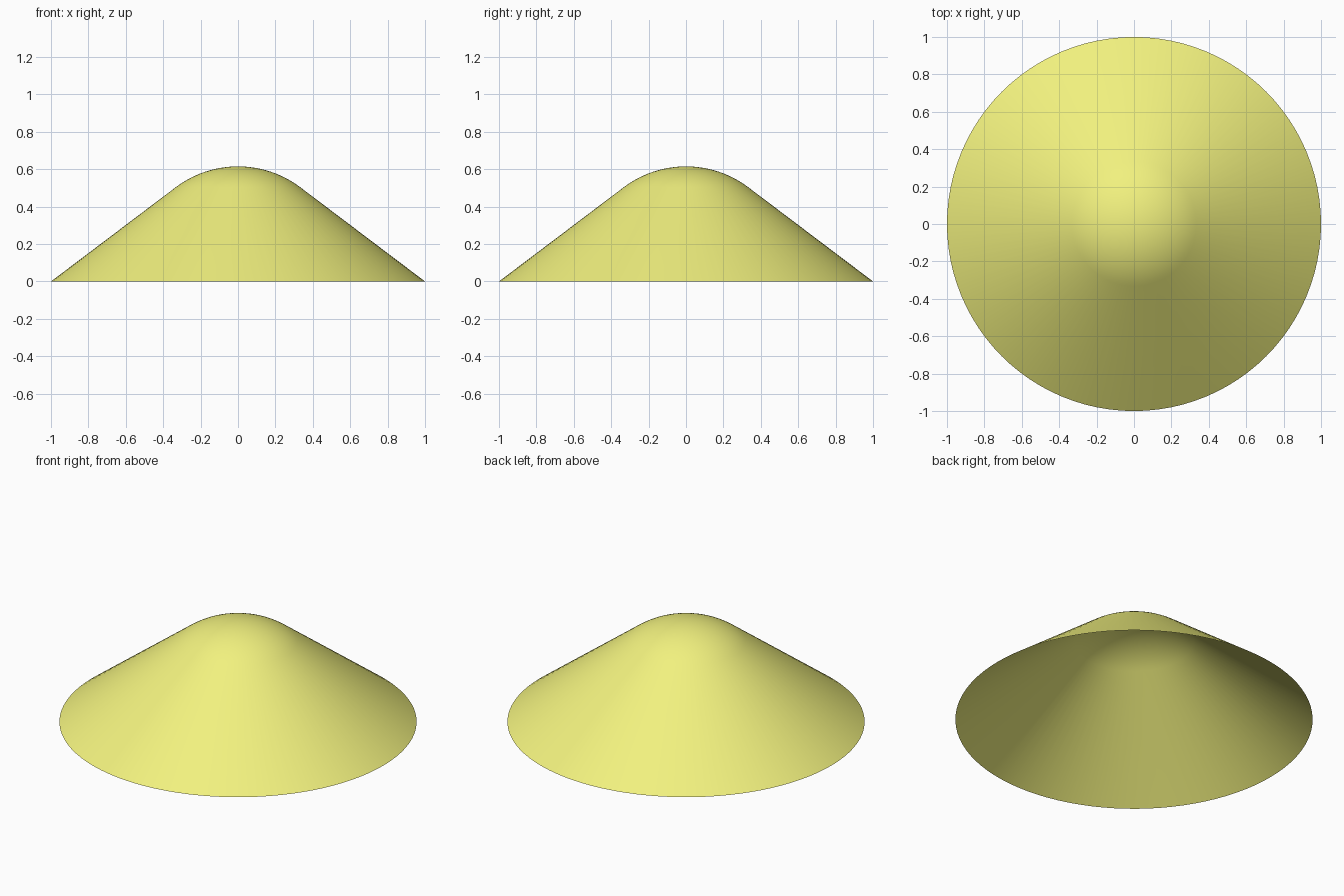
import bpy, bmesh, math

if "Cube" in bpy.data.objects:
    bpy.data.objects.remove(bpy.data.objects["Cube"])

SEGMENTS = 96
CAP_STEPS = 14
RIM, CAP_RADIUS, HEIGHT, SLOPE = 1.0, 0.333, 0.615, 0.755

# Profile: straight cone side running tangentially into a spherical cap
angle = math.atan(SLOPE)
sphere = CAP_RADIUS / math.sin(angle)
profile = [(RIM, 0.0)]
for i in range(CAP_STEPS):
    a = angle * (1 - i / CAP_STEPS)
    profile.append((sphere * math.sin(a), HEIGHT - sphere * (1 - math.cos(a))))

# Revolve the profile into an open shell
bm = bmesh.new()
rings = []
for r, z in profile:
    rings.append([bm.verts.new((r * math.cos(2 * math.pi * k / SEGMENTS),
                                r * math.sin(2 * math.pi * k / SEGMENTS), z))
                  for k in range(SEGMENTS)])
tip = bm.verts.new((0, 0, HEIGHT))
for k in range(SEGMENTS):
    n = (k + 1) % SEGMENTS
    for low, high in zip(rings, rings[1:]):
        bm.faces.new((low[k], low[n], high[n], high[k]))
    bm.faces.new((rings[-1][k], rings[-1][n], tip))

mesh = bpy.data.meshes.new("conical_hat")
bm.to_mesh(mesh)
bm.free()
mesh.shade_smooth()

# Straw yellow material
straw = bpy.data.materials.new("straw_yellow")
straw.diffuse_color = (0.88, 0.88, 0.21, 1)
straw.use_nodes = True
straw.node_tree.nodes["Principled BSDF"].inputs["Base Color"].default_value = straw.diffuse_color
mesh.materials.append(straw)

hat = bpy.data.objects.new("conical_hat", mesh)
bpy.context.collection.objects.link(hat)
